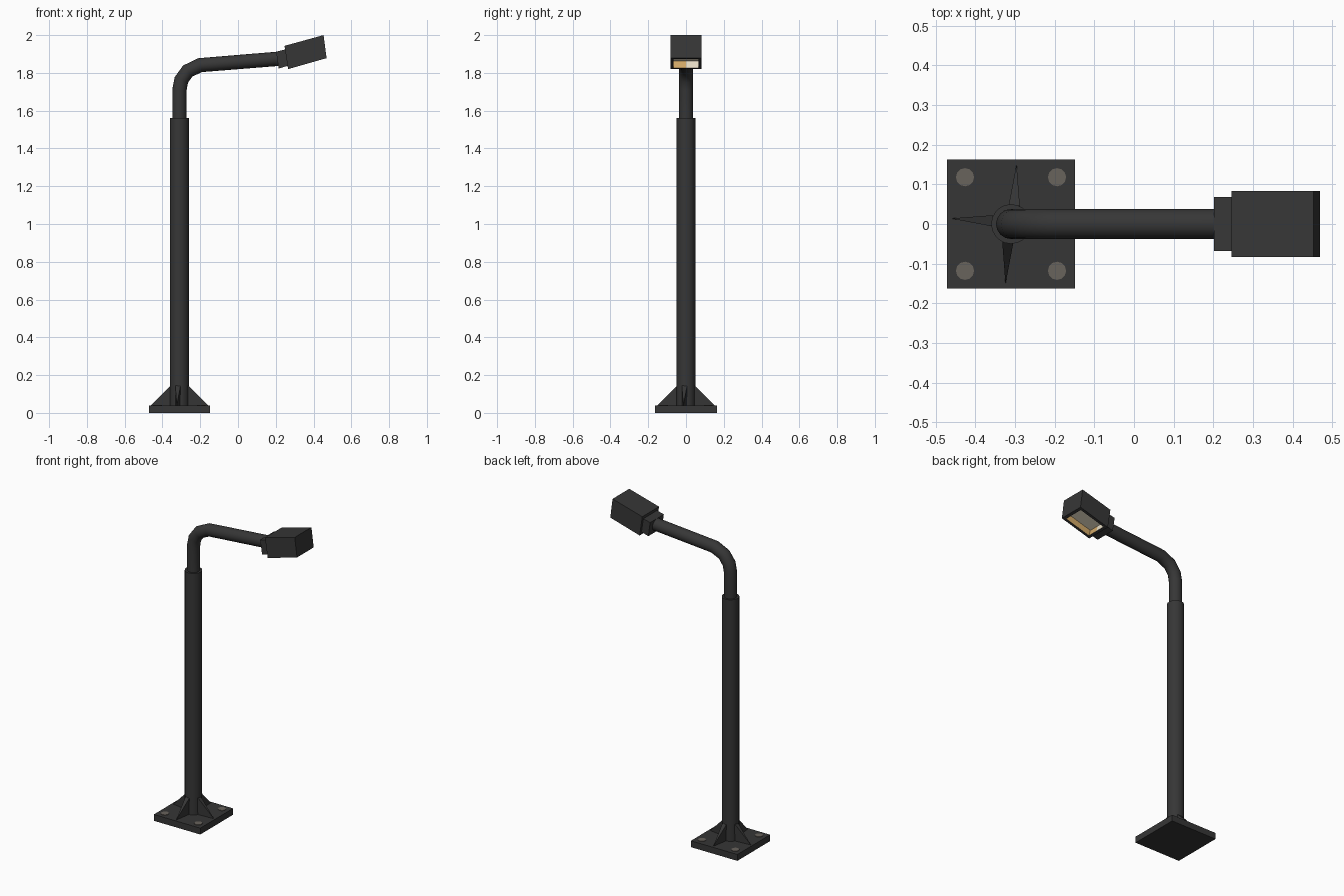
import bpy, bmesh, math
from mathutils import Matrix, Vector

cube = bpy.data.objects.get("Cube")
if cube:
    bpy.data.objects.remove(cube, do_unlink=True)


def material(name, rgb):
    m = bpy.data.materials.new(name)
    m.use_nodes = True
    colour = (*rgb, 1)
    m.diffuse_color = colour
    m.node_tree.nodes["Principled BSDF"].inputs["Base Color"].default_value = colour
    return m


METAL = material("dark metal", (0.037, 0.037, 0.037))
BOLT = material("dull bolt grey", (0.14, 0.125, 0.108))
AMBER = material("amber glow", (0.65, 0.4, 0.14))
CREAM = material("cream light", (0.82, 0.74, 0.58))

POLE_X = -0.31
PLATE_TOP = 0.04


def finish(name, bm, *mats, smooth=False):
    bmesh.ops.recalc_face_normals(bm, faces=bm.faces)
    mesh = bpy.data.meshes.new(name)
    bm.to_mesh(mesh)
    bm.free()
    ob = bpy.data.objects.new(name, mesh)
    bpy.context.collection.objects.link(ob)
    for m in mats:
        mesh.materials.append(m)
    if smooth:
        shade(ob)
    return ob


def shade(ob):
    bpy.ops.object.select_all(action="DESELECT")
    ob.select_set(True)
    bpy.context.view_layer.objects.active = ob
    bpy.ops.object.shade_smooth_by_angle(angle=math.radians(40))


def cylinder(name, x, y, z0, z1, radius, sides, mat):
    bm = bmesh.new()
    bmesh.ops.create_cone(bm, cap_ends=True, segments=sides, radius1=radius, radius2=radius,
                          depth=z1 - z0, matrix=Matrix.Translation((x, y, (z0 + z1) / 2)))
    return finish(name, bm, mat, smooth=True)


def extruded(profile, half_width):
    """Side profile in x, z swept symmetrically along y."""
    bm = bmesh.new()
    face = bm.faces.new([bm.verts.new((x, -half_width, z)) for x, z in profile])
    new = bmesh.ops.extrude_face_region(bm, geom=[face])["geom"]
    bmesh.ops.translate(bm, vec=(0, 2 * half_width, 0),
                        verts=[v for v in new if isinstance(v, bmesh.types.BMVert)])
    bmesh.ops.recalc_face_normals(bm, faces=bm.faces)
    return bm


# Base plate
bm = bmesh.new()
bmesh.ops.create_cube(bm, size=1, matrix=Matrix.Translation((POLE_X, 0, PLATE_TOP / 2))
                      @ Matrix.Diagonal((0.323, 0.326, PLATE_TOP, 1)))
finish("base_plate", bm, METAL)

# Bolt heads
for sx in (-1, 1):
    for sy in (-1, 1):
        cylinder("bolt", POLE_X + sx * 0.116, sy * 0.118, PLATE_TOP - 0.01,
                 PLATE_TOP + 0.003, 0.023, 12, BOLT)

# Pole
cylinder("pole", POLE_X, 0, PLATE_TOP - 0.01, 1.56, 0.05, 20, METAL)

# Tapered gussets around the foot of the pole
for i in range(4):
    bm = bmesh.new()
    pts = [(0.03, y, z) for z in (PLATE_TOP, 0.145) for y in (-0.022, 0.006)]
    pts += [(0.047, -0.022, 0.145), (0.047, 0.006, 0.145), (0.152, -0.014, PLATE_TOP)]
    for p in pts:
        bm.verts.new(p)
    bmesh.ops.convex_hull(bm, input=bm.verts)
    turn = Matrix.Translation((POLE_X, 0, 0)) @ Matrix.Rotation(i * math.pi / 2, 4, "Z")
    bmesh.ops.transform(bm, matrix=turn, verts=bm.verts)
    finish("gusset", bm, METAL)

# Bent arm tube
path = [(POLE_X, 1.54), (POLE_X, 1.71), (-0.30, 1.763), (-0.266, 1.81), (-0.2, 1.841), (0.23, 1.876)]
curve = bpy.data.curves.new("arm", "CURVE")
curve.dimensions = "3D"
curve.bevel_depth = 0.038
curve.bevel_resolution = 6
curve.use_fill_caps = True
spline = curve.splines.new("POLY")
spline.points.add(len(path) - 1)
for point, (x, z) in zip(spline.points, path):
    point.co = (x, 0, z, 1)
arm = bpy.data.objects.new("arm", curve)
bpy.context.collection.objects.link(arm)
curve.materials.append(METAL)
bpy.ops.object.select_all(action="DESELECT")
arm.select_set(True)
bpy.context.view_layer.objects.active = arm
bpy.ops.object.convert(target="MESH")
shade(bpy.context.view_layer.objects.active)

# Collar between arm and lamp
finish("lamp_collar", extruded([(0.202, 1.912), (0.26, 1.927), (0.272, 1.84), (0.215, 1.823)], 0.068), METAL)

# Lamp housing with a recessed light on its underside
bm = extruded([(0.246, 1.943), (0.453, 2.0), (0.469, 1.878), (0.265, 1.82)], 0.083)
bm.normal_update()
bottom = min(bm.faces, key=lambda f: f.normal.z)
bmesh.ops.inset_region(bm, faces=[bottom], thickness=0.025)
down = bottom.normal.copy()
recess = bmesh.ops.extrude_face_region(bm, geom=[bottom])["geom"]
if bottom.is_valid:
    bm.faces.remove(bottom)
ceiling = [g for g in recess if isinstance(g, bmesh.types.BMFace)][0]
bmesh.ops.translate(bm, vec=-down * 0.04, verts=list(ceiling.verts))
inner = {ceiling} | {f for e in ceiling.edges for f in e.link_faces}
for f in inner:
    f.material_index = 1
ceiling.material_index = 2
bmesh.ops.bisect_plane(bm, geom=bm.verts[:] + bm.edges[:] + bm.faces[:],
                       plane_co=Vector((0, 0, 0)), plane_no=Vector((0, 1, 0)))
# Back wall of the recess is half cream
for f in bm.faces:
    centre = f.calc_center_median()
    if f.material_index == 1 and centre.x < 0.32 and 0 < centre.y < 0.05:
        f.material_index = 2
finish("lamp_housing", bm, METAL, AMBER, CREAM)
